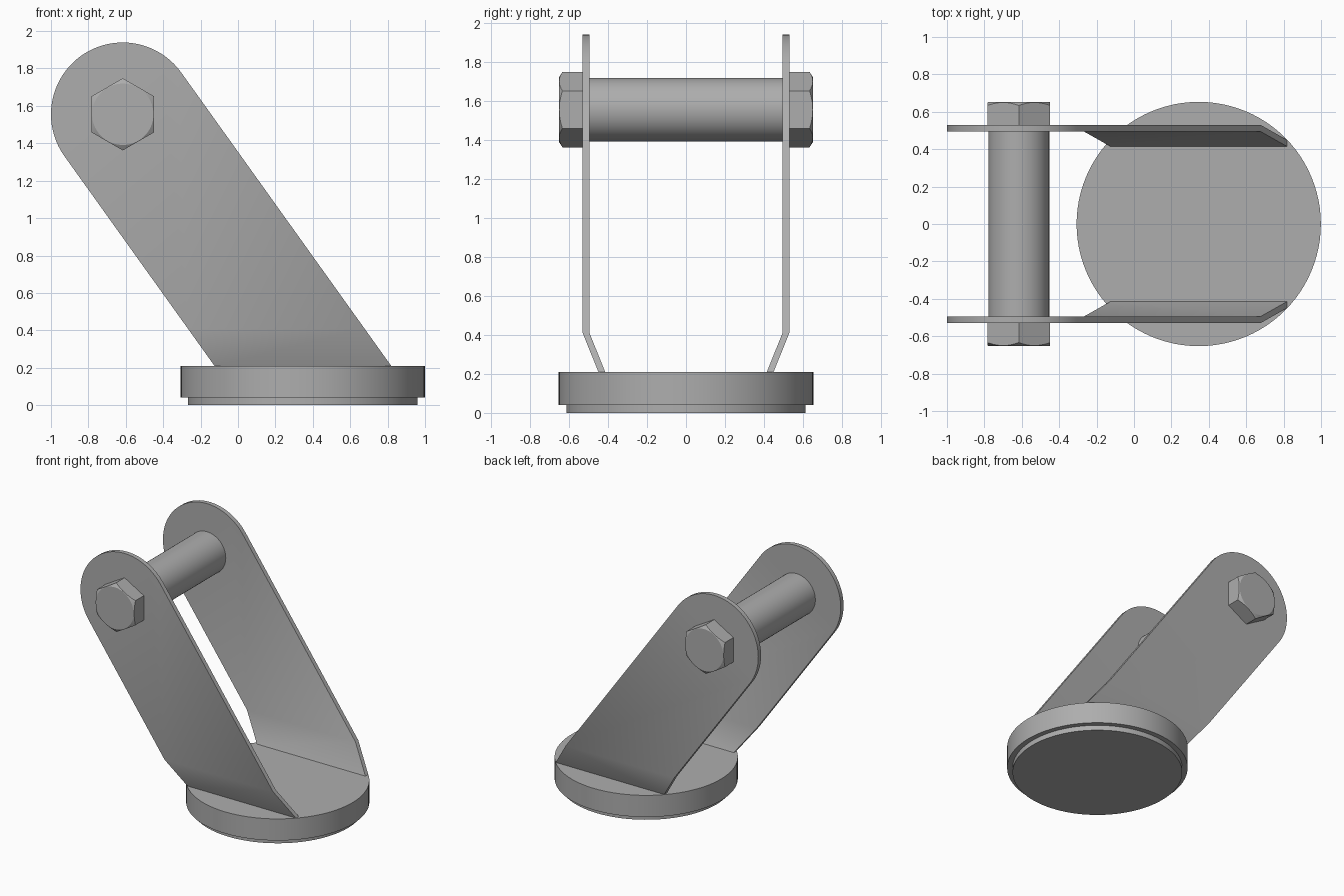
import bpy
import bmesh
from math import sin, cos, pi, radians, atan2, hypot
from mathutils import Vector

cube = bpy.data.objects.get("Cube")
if cube:
    bpy.data.objects.remove(cube, do_unlink=True)

steel = bpy.data.materials.new("grey_steel")
steel.use_nodes = True
grey = (0.42, 0.42, 0.42, 1.0)
steel.diffuse_color = grey
steel.node_tree.nodes["Principled BSDF"].inputs["Base Color"].default_value = grey

PIN_X, PIN_Z = -0.616, 1.555      # pin axis
BASE_X = 0.346                    # centre of the round base
PLATE_IN, PLATE_T = 0.495, 0.035  # inner plate face and thickness
PLATE_R = 0.384
BASE_TOP, BEND_Z = 0.21, 0.41


def finish(name, bm):
    """Turn a bmesh into a shaded object."""
    bmesh.ops.recalc_face_normals(bm, faces=bm.faces[:])
    mesh = bpy.data.meshes.new(name)
    bm.to_mesh(mesh)
    bm.free()
    mesh.materials.append(steel)
    obj = bpy.data.objects.new(name, mesh)
    bpy.context.collection.objects.link(obj)
    bpy.ops.object.select_all(action='DESELECT')
    obj.select_set(True)
    bpy.context.view_layer.objects.active = obj
    bpy.ops.object.shade_smooth_by_angle(angle=radians(30))
    return obj


def loft(name, rings):
    """Skin a stack of equal-length point rings and cap both ends."""
    bm = bmesh.new()
    loops = [[bm.verts.new(p) for p in ring] for ring in rings]
    n = len(loops[0])
    for a, b in zip(loops, loops[1:]):
        for i in range(n):
            j = (i + 1) % n
            bm.faces.new((a[i], a[j], b[j], b[i]))
    bm.faces.new(loops[0])
    bm.faces.new(loops[-1])
    return finish(name, bm)


def disc_ring(radius, z, n=96):
    return [(BASE_X + radius * cos(2 * pi * i / n), radius * sin(2 * pi * i / n), z)
            for i in range(n)]


def pin_ring(radius, y, n=64):
    return [(PIN_X + radius * cos(2 * pi * i / n), y, PIN_Z + radius * sin(2 * pi * i / n))
            for i in range(n)]


def side_plate(name, side):
    """Slanted arm with a round top, bent inward near the base."""
    slope = Vector((0.582, -0.813))
    start = atan2(slope.x, -slope.y)
    arc = [(PIN_X + PLATE_R * cos(start + pi * i / 40),
            PIN_Z + PLATE_R * sin(start + pi * i / 40)) for i in range(41)]

    def along(p, z):
        return (p[0] + (z - p[1]) * slope.x / slope.y, z)

    bm = bmesh.new()

    def vert(p, y):
        return bm.verts.new((p[0], side * y, p[1]))

    top = [vert(p, PLATE_IN) for p in arc]
    bend = [vert(along(p, BEND_Z), PLATE_IN) for p in (arc[-1], arc[0])]
    foot = [vert(along(p, BASE_TOP - 0.003), PLATE_IN - 0.082) for p in (arc[-1], arc[0])]
    bm.faces.new(top + bend)
    bm.faces.new((bend[1], bend[0], foot[0], foot[1]))
    # Thicken the bent sheet outward, keeping its inner skin
    skin = bm.faces[:]
    grown = bmesh.ops.extrude_face_region(bm, geom=skin, use_keep_orig=True)
    for v in grown["geom"]:
        if isinstance(v, bmesh.types.BMVert):
            v.co.y += side * PLATE_T
    return finish(name, bm)


def bolt_head(name, side):
    """Hexagonal head with its outer corners chamfered by a cone."""
    y_in, y_out = PLATE_IN + PLATE_T, 0.652
    corner, face_r, per_side = 0.193, 0.164, 10
    corners = [Vector((sin(k * pi / 3), cos(k * pi / 3))) * corner for k in range(6)]
    inner, rim, face = [], [], []
    for k in range(6):
        for i in range(per_side):
            p = corners[k].lerp(corners[(k + 1) % 6], i / per_side)
            r = hypot(p.x, p.y)
            f = p * (face_r / r)
            inner.append((PIN_X + p.x, side * y_in, PIN_Z + p.y))
            rim.append((PIN_X + p.x, side * (y_out - (r - face_r) * 0.63), PIN_Z + p.y))
            face.append((PIN_X + f.x, side * y_out, PIN_Z + f.y))
    return loft(name, [inner, rim, face])


# Round base with a narrower foot
loft("base_foot", [disc_ring(0.614, 0.0), disc_ring(0.614, 0.04)])
loft("base_disc", [disc_ring(0.653, 0.04), disc_ring(0.653, BASE_TOP)])

# Cross pin between the plates
loft("cross_pin", [pin_ring(0.163, -PLATE_IN - 0.01), pin_ring(0.163, PLATE_IN + 0.01)])

# Paired plates and bolt heads
for label, sign in (("front", -1), ("back", 1)):
    side_plate(label + "_plate", sign)
    bolt_head(label + "_bolt_head", sign)
